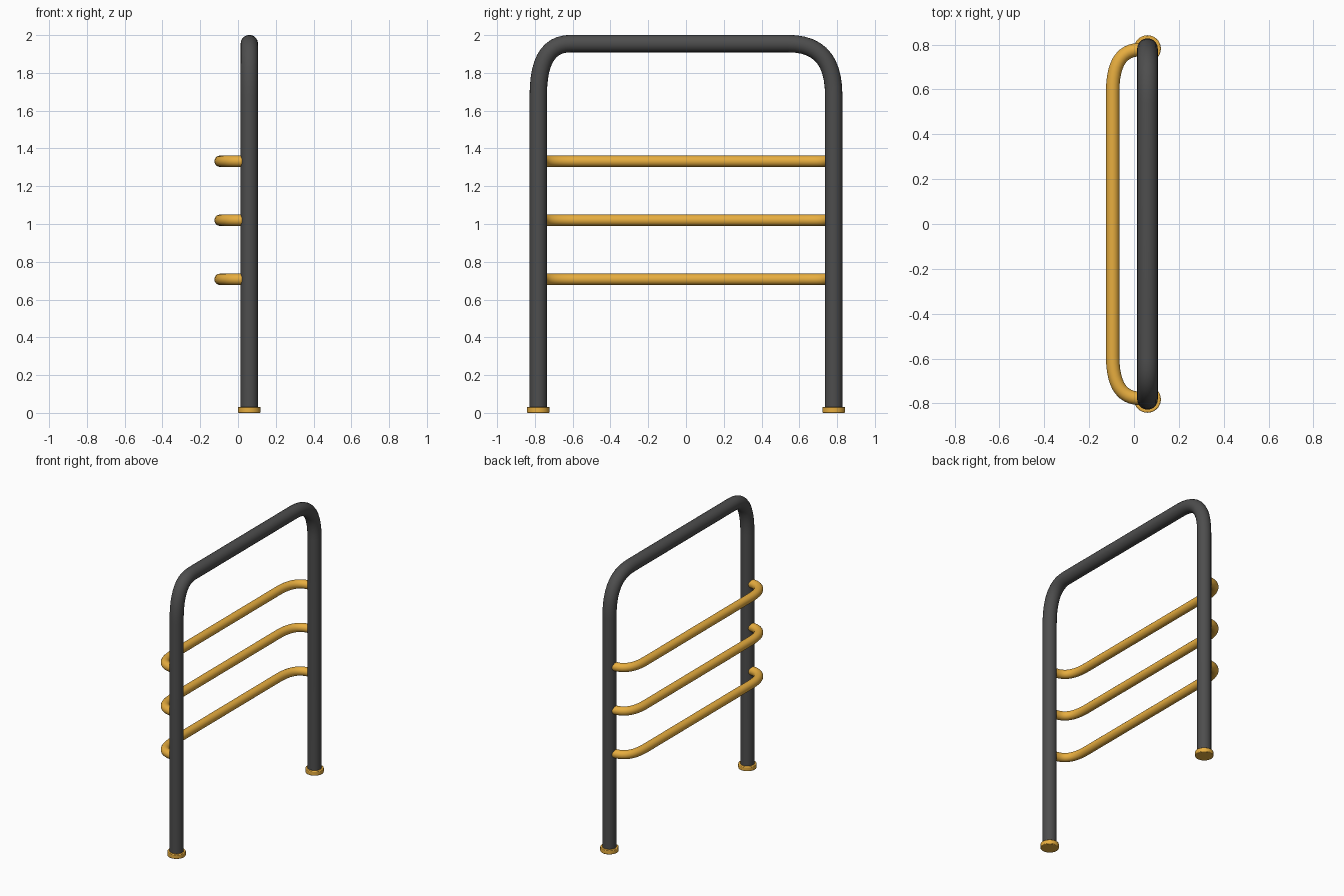
import bpy
from mathutils import Vector
from mathutils.geometry import interpolate_bezier

if "Cube" in bpy.data.objects:
    bpy.data.objects.remove(bpy.data.objects["Cube"])


def material(name, color):
    m = bpy.data.materials.new(name)
    m.diffuse_color = color
    m.use_nodes = True
    m.node_tree.nodes["Principled BSDF"].inputs["Base Color"].default_value = m.diffuse_color
    return m


dark = material("dark_grey", (0.075, 0.075, 0.075, 1))
yellow = material("yellow", (0.80, 0.42, 0.05, 1))


def corner(a, c, b, steps=12):
    """Rounded bend from a to b around the corner point c."""
    a, c, b = Vector(a), Vector(c), Vector(b)
    return interpolate_bezier(a, a.lerp(c, 0.68), b.lerp(c, 0.68), b, steps)


def tube(name, points, radius, mat):
    cu = bpy.data.curves.new(name, 'CURVE')
    cu.dimensions = '3D'
    cu.bevel_depth = radius
    cu.bevel_resolution = 8
    cu.use_fill_caps = True
    sp = cu.splines.new('POLY')
    sp.points.add(len(points) - 1)
    for p, co in zip(sp.points, points):
        p.co = (*co, 1)
    ob = bpy.data.objects.new(name, cu)
    bpy.context.collection.objects.link(ob)
    bpy.ops.object.select_all(action='DESELECT')
    ob.select_set(True)
    bpy.context.view_layer.objects.active = ob
    bpy.ops.object.convert(target='MESH')
    ob = bpy.context.object
    ob.data.materials.clear()
    ob.data.materials.append(mat)
    bpy.ops.object.shade_smooth_by_angle()
    return ob


FX, LEG, TOP = 0.06, 0.782, 1.955

# Frame: two legs and top bar in one bent tube
frame = [(FX, -LEG, 0.02)]
frame += corner((FX, -LEG, 1.68), (FX, -LEG, TOP), (FX, -0.61, TOP))
frame += corner((FX, 0.54, TOP), (FX, LEG, TOP), (FX, LEG, 1.68))
frame += [(FX, LEG, 0.02)]
tube("frame", frame, 0.046, dark)

# Three rungs bowed out behind the frame
for i, z in enumerate((0.707, 1.02, 1.332)):
    bx, ey = -0.095, 0.778
    rung = corner((0.03, -ey, z), (bx, -ey, z), (bx, -0.59, z))
    rung += corner((bx, 0.59, z), (bx, ey, z), (0.03, ey, z))
    tube(f"rung_{i + 1}", rung, 0.03, yellow)

# Foot discs
for side, name in ((-1, "foot_left"), (1, "foot_right")):
    bpy.ops.mesh.primitive_cylinder_add(vertices=32, radius=0.06, depth=0.032,
                                        location=(FX, side * LEG, 0.016))
    foot = bpy.context.object
    foot.name = name
    foot.data.materials.append(yellow)
    bev = foot.modifiers.new("edge", 'BEVEL')
    bev.width, bev.segments = 0.004, 2
    bpy.ops.object.shade_smooth_by_angle()
